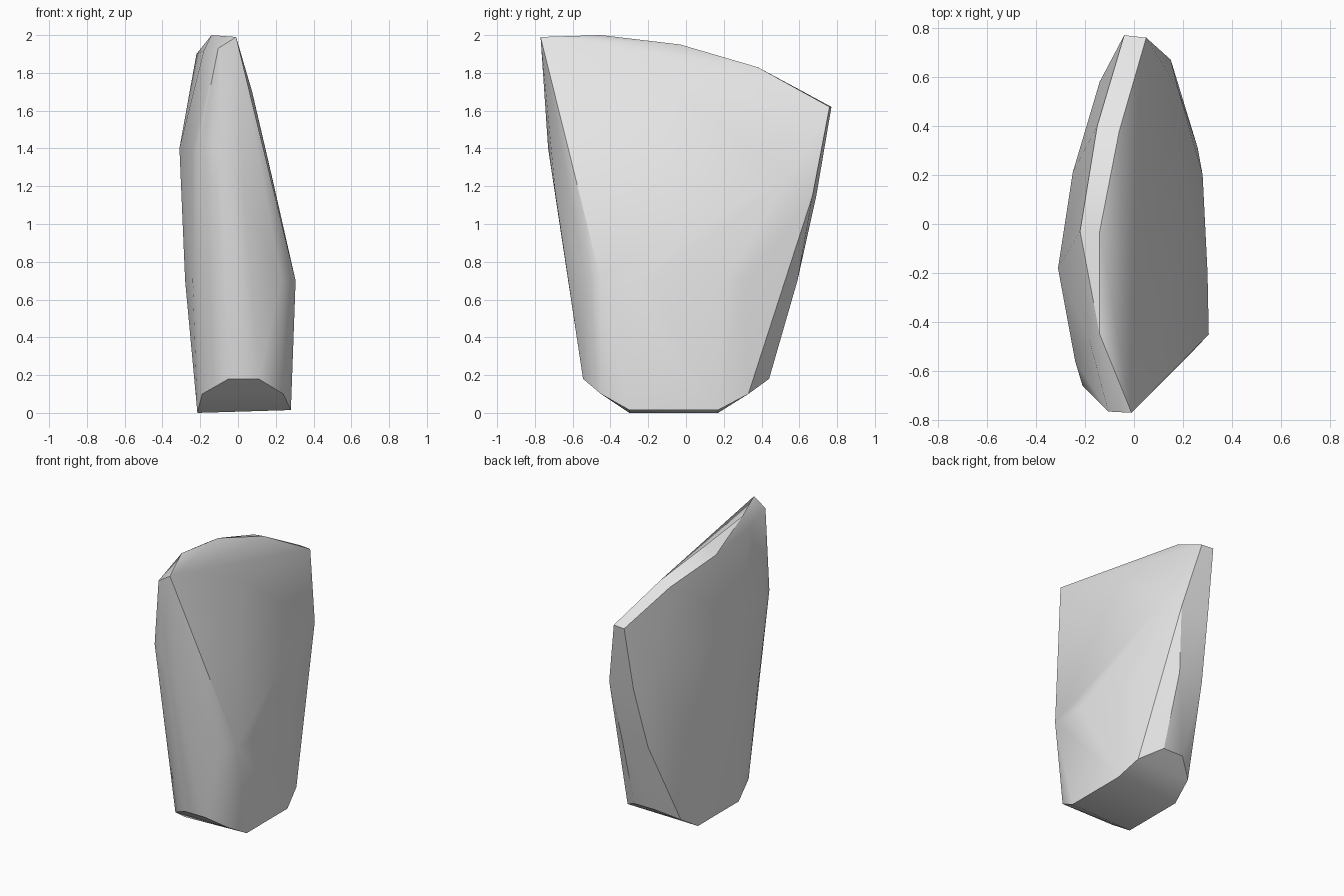
import bpy
import bmesh
from math import radians

# Remove the default object
default_cube = bpy.data.objects.get("Cube")
if default_cube:
    bpy.data.objects.remove(default_cube, do_unlink=True)


def make_material(name, value):
    material = bpy.data.materials.new(name)
    material.use_nodes = True
    colour = (value, value, value, 1)
    material.diffuse_color = colour
    material.node_tree.nodes["Principled BSDF"].inputs["Base Color"].default_value = colour
    return material


def level(height, outline):
    """Place the corners of one flat outline at a given height."""
    return [(x, y, height) for x, y in outline]


def hewn_stone(name, corners, material, crease_angle):
    """Wrap a tight faceted skin around the corner points."""
    mesh = bpy.data.meshes.new(name)
    bm = bmesh.new()
    for corner in corners:
        bm.verts.new(corner)
    bmesh.ops.convex_hull(bm, input=bm.verts)
    # Drop any corner which the skin does not touch
    loose = [vert for vert in bm.verts if not vert.link_faces]
    bmesh.ops.delete(bm, geom=loose, context="VERTS")
    bmesh.ops.recalc_face_normals(bm, faces=bm.faces)
    bm.to_mesh(mesh)
    bm.free()
    mesh.materials.append(material)

    stone = bpy.data.objects.new(name, mesh)
    bpy.context.collection.objects.link(stone)
    bpy.ops.object.select_all(action="DESELECT")
    stone.select_set(True)
    bpy.context.view_layer.objects.active = stone
    bpy.ops.object.shade_smooth_by_angle(angle=crease_angle)
    return stone


# Narrow sloping crest: outer ridge on the right, inner ridge on the left
crest = [
    (-.105, -.765, 1.93), (-.18, -.48, 1.92), (-.22, -.03, 1.9),
    (-.15, .4, 1.81), (-.04, .77, 1.62),
    (-.01, -.77, 1.99), (-.14, -.45, 2), (-.14, -.03, 1.95),
    (-.06, .38, 1.83), (.05, .76, 1.62),
]

# Upper flanks, widest on the right
shoulder = level(1.4, [(-.31, -.18), (-.24, -.56), (-.21, -.66), (-.1, -.73)])
shoulder += level(1.25, [(-.25, .21), (-.14, .58), (.18, .55)])
shoulder += level(1.15, [(.15, .67), (-.06, .69), (-.11, -.69), (.03, -.69)])
shoulder.append((.075, -.05, 1.7))

# Lower flanks, widest on the left
waist = level(.7, [(.305, -.45), (.3, -.2), (.28, .2), (.26, .31),
                   (.1, .59), (-.1, .58), (-.23, .25), (-.28, -.15),
                   (-.24, -.47), (.23, -.53)])

# Chamfered foot, the same bevel front and back
foot = []
for end, rim, mid, base in ((-1, .545, .45, .3), (1, .44, .33, .17)):
    foot += level(.18, [(-.05, end * rim), (.11, end * rim)])
    foot += level(.1, [(-.19, end * mid), (.24, end * mid)])
    foot += [(-.215, end * base, 0), (.28, end * base, .015)]

stone_grey = make_material("stone_grey", .8)
hewn_stone("boulder", crest + shoulder + waist + foot, stone_grey, radians(30))
